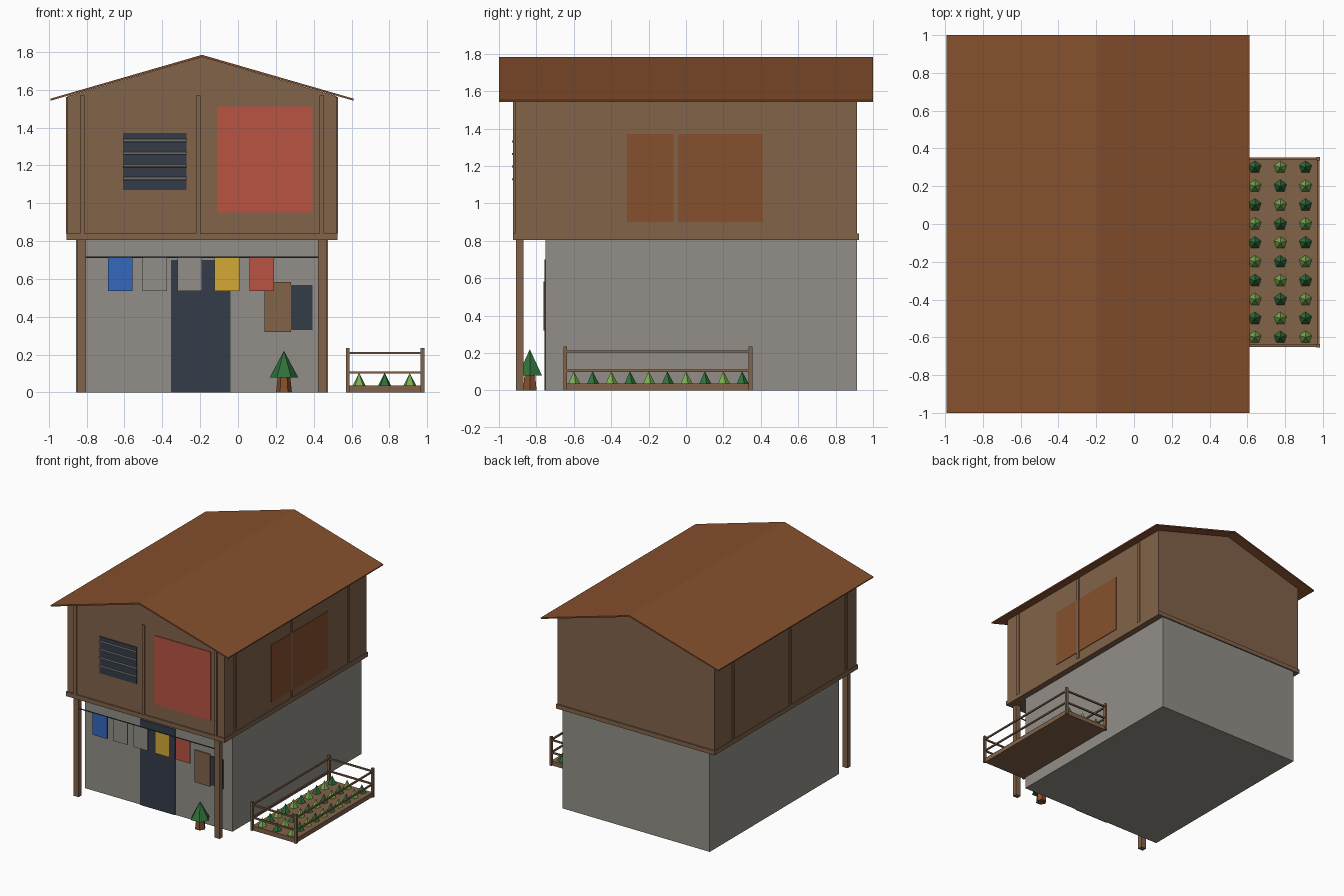
import bpy, math
from mathutils import Vector

old = bpy.data.objects.get("Cube")
if old:
    bpy.data.objects.remove(old, do_unlink=True)


def material(name, rgb):
    """Flat colour given as 0-255 sRGB, stored linear."""
    lin = [((c / 255 + 0.055) / 1.055) ** 2.4 for c in rgb] + [1]
    m = bpy.data.materials.new(name)
    m.use_nodes = True
    m.diffuse_color = lin
    m.node_tree.nodes["Principled BSDF"].inputs["Base Color"].default_value = lin
    return m


WOOD = material("wood", (130, 99, 73))
RUST = material("rust_brown", (134, 80, 45))
GREY = material("concrete_grey", (146, 143, 136))
DARK = material("dark_slate", (53, 60, 73))
RED = material("faded_red", (184, 84, 66))
BLUE = material("cloth_blue", (52, 104, 190))
YELLOW = material("cloth_yellow", (211, 170, 54))
GREEN = material("dark_green", (48, 112, 58))
LIME = material("light_green", (120, 172, 80))


def mesh_object(name, verts, faces, mat):
    me = bpy.data.meshes.new(name)
    me.from_pydata(verts, [], faces)
    me.materials.append(mat)
    ob = bpy.data.objects.new(name, me)
    bpy.context.collection.objects.link(ob)
    return ob


def prism(name, profile, y0, y1, mat):
    """Extrude a counter-clockwise xz profile along y."""
    n = len(profile)
    verts = [(x, y, z) for y in (y0, y1) for x, z in profile]
    faces = [tuple(range(n)), tuple(reversed(range(n, 2 * n)))]
    faces += [(i, i + n, (i + 1) % n + n, (i + 1) % n) for i in range(n)]
    return mesh_object(name, verts, faces, mat)


def box(name, x, y, z, mat):
    """Box from (min, max) pairs."""
    return prism(name, [(x[0], z[0]), (x[1], z[0]), (x[1], z[1]), (x[0], z[1])], *y, mat)


def cone(name, x, y, z, r1, r2, sides, mat, turn=0):
    bpy.ops.mesh.primitive_cone_add(vertices=sides, radius1=r1, radius2=r2, depth=z[1] - z[0],
                                    location=(x, y, sum(z) / 2), rotation=(0, 0, turn))
    ob = bpy.context.object
    ob.name = name
    ob.data.materials.append(mat)
    return ob


def rod(name, a, b, r, mat, sides=6):
    a, b = Vector(a), Vector(b)
    bpy.ops.mesh.primitive_cylinder_add(vertices=sides, radius=r, depth=(b - a).length,
                                        location=(a + b) / 2)
    ob = bpy.context.object
    ob.rotation_euler = (b - a).to_track_quat('Z', 'Y').to_euler()
    ob.name = name
    ob.data.materials.append(mat)
    return ob


MID = -0.19            # centre line of the house
LEFT, RIGHT = -0.9, 0.52
FRONT, BACK = -0.915, 0.915

# Ground floor, floor band and gabled upper floor
box("ground_floor", (-0.855, 0.475), (-0.75, BACK), (0, 0.81), GREY)
box("floor_band", (LEFT - 0.006, RIGHT + 0.006), (-0.925, 0.925), (0.805, 0.84), WOOD)
prism("upper_floor", [(LEFT, 0.82), (RIGHT, 0.82), (RIGHT, 1.566), (MID, 1.772), (LEFT, 1.566)],
      FRONT, BACK, WOOD)

# Thin gable roof
prism("roof", [(-0.99, 1.542), (MID, 1.772), (0.61, 1.542),
               (0.612, 1.552), (MID, 1.784), (-0.992, 1.552)], -1, 1, RUST)

# Wall battens on the front and both sides
for x in (-0.824, -0.21, 0.442):
    box("front_batten", (x - 0.012, x + 0.012), (FRONT - 0.009, FRONT + 0.01), (0.84, 1.57), WOOD)
for y in (-0.78, -0.055, 0.68):
    for name, x in (("left_batten", RIGHT), ("right_batten", LEFT)):
        box(name, (x - 0.008, x + 0.008), (y - 0.013, y + 0.013), (0.84, 1.56), WOOD)

# Upper floor panels and barred window
box("side_panel", (RIGHT - 0.004, RIGHT + 0.005), (-0.315, 0.41), (0.9, 1.37), RUST)
box("front_red_panel", (-0.11, 0.395), (FRONT - 0.006, FRONT + 0.003), (0.95, 1.51), RED)
box("upper_window", (-0.607, -0.272), (FRONT - 0.005, FRONT + 0.004), (1.07, 1.37), DARK)
for i in range(4):
    z = 1.13 + i * 0.067
    rod("window_bar", (-0.607, FRONT - 0.008, z), (-0.272, FRONT - 0.008, z), 0.008, GREY)

# Door, ground window and open shutter
box("door", (-0.355, -0.04), (-0.757, -0.748), (0, 0.7), DARK)
box("ground_window", (0.2, 0.395), (-0.756, -0.748), (0.33, 0.567), DARK)
box("ground_shutter", (0.14, 0.28), (-0.762, -0.753), (0.32, 0.583), WOOD)

# Porch posts
for s in (-1, 1):
    x = MID + s * 0.637
    box("porch_post", (x - 0.023, x + 0.023), (-0.908, -0.868), (0, 0.81), WOOD)

# Clothes line with hanging cloths
rod("clothes_line", (-0.82, -0.888, 0.714), (0.44, -0.888, 0.714), 0.005, DARK)
for x, mat in ((-0.622, BLUE), (-0.44, GREY), (-0.256, GREY), (-0.058, YELLOW), (0.125, RED)):
    box("hanging_cloth", (x - 0.065, x + 0.065), (-0.892, -0.884), (0.535, 0.714), mat)

# Small tree
cone("tree_trunk", 0.243, -0.835, (0, 0.09), 0.042, 0.032, 6, RUST, math.pi / 6)
cone("tree_crown", 0.243, -0.835, (0.08, 0.22), 0.075, 0, 6, GREEN, math.pi / 6)

# Garden bed with fence
XS, YS = (0.58, 0.975), (-0.645, 0.345)
box("garden_bed", XS, YS, (0, 0.037), WOOD)
for x in XS:
    for y in YS:
        box("fence_post", (x - 0.01, x + 0.01), (y - 0.01, y + 0.01), (0, 0.235), WOOD)
for z in (0.105, 0.208):
    for y in YS:
        box("fence_rail_short", XS, (y - 0.006, y + 0.006), (z - 0.006, z + 0.006), WOOD)
    for x in XS:
        box("fence_rail_long", (x - 0.006, x + 0.006), YS, (z - 0.006, z + 0.006), WOOD)

# Checkered rows of small plants
for i, x in enumerate((0.64, 0.775, 0.908)):
    for j in range(10):
        cone("plant", x, -0.6 + j * 0.1, (0.035, 0.103), 0.036, 0, 5, (LIME, GREEN)[(i + j) % 2])
